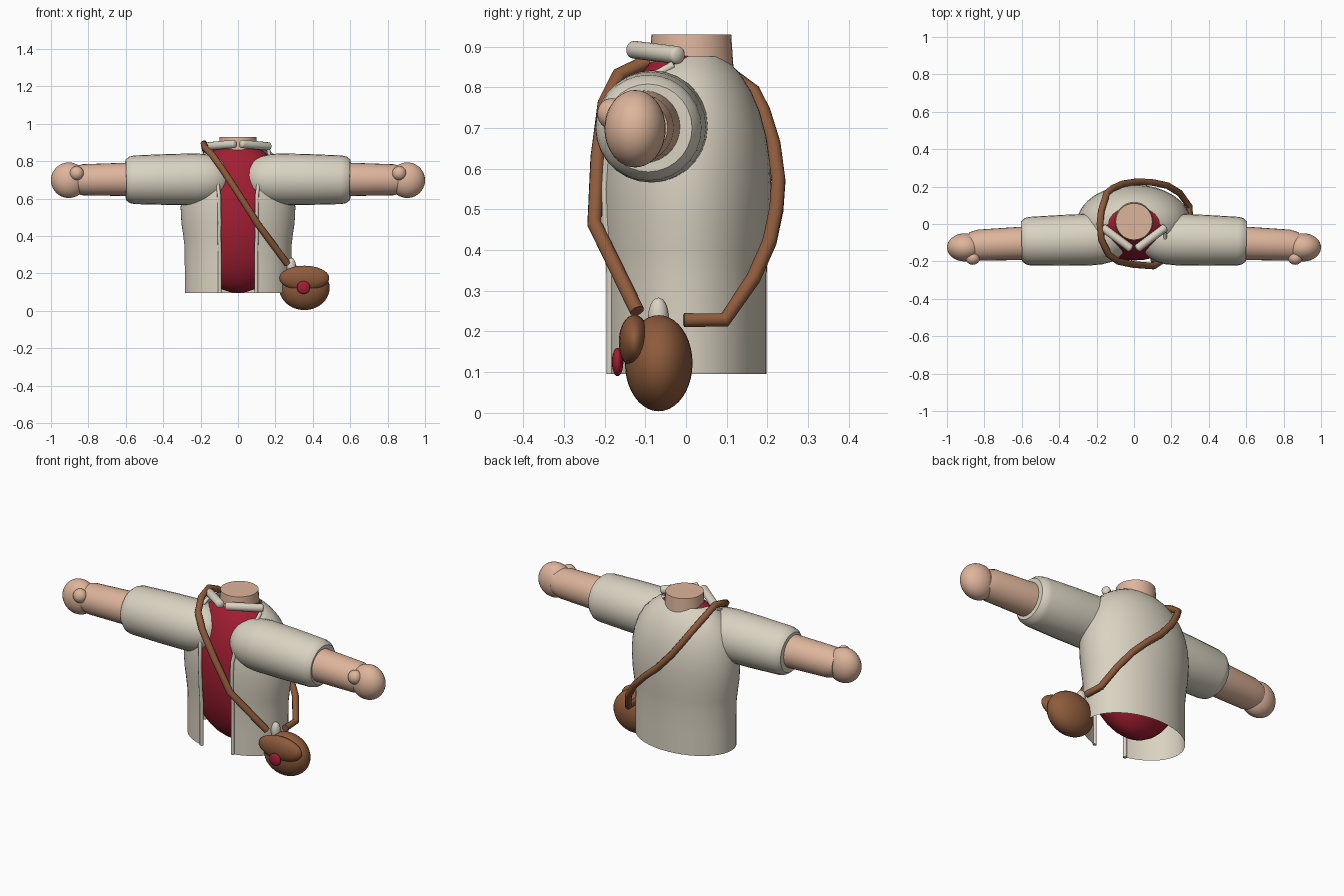
import bpy, bmesh, math
from mathutils import Vector

if "Cube" in bpy.data.objects:
    bpy.data.objects.remove(bpy.data.objects["Cube"])


def material(name, rgb):
    m = bpy.data.materials.new(name)
    m.diffuse_color = (*rgb, 1)
    m.use_nodes = True
    m.node_tree.nodes["Principled BSDF"].inputs["Base Color"].default_value = m.diffuse_color
    return m


SKIN = material("skin", (0.73, 0.46, 0.33))
IVORY = material("ivory_cloth", (0.70, 0.65, 0.54))
RED = material("red_cloth", (0.36, 0.013, 0.032))
BROWN = material("brown_leather", (0.27, 0.105, 0.045))


def finish(name, bm, mat, angle=40):
    bmesh.ops.recalc_face_normals(bm, faces=bm.faces)
    me = bpy.data.meshes.new(name)
    bm.to_mesh(me)
    bm.free()
    me.materials.append(mat)
    ob = bpy.data.objects.new(name, me)
    bpy.context.collection.objects.link(ob)
    bpy.ops.object.select_all(action='DESELECT')
    ob.select_set(True)
    bpy.context.view_layer.objects.active = ob
    bpy.ops.object.shade_smooth_by_angle(angle=math.radians(angle))
    return ob


def ellipsoid(name, centre, radii, mat):
    bm = bmesh.new()
    bmesh.ops.create_uvsphere(bm, u_segments=32, v_segments=20, radius=1)
    bmesh.ops.scale(bm, vec=radii, verts=bm.verts)
    bmesh.ops.translate(bm, vec=centre, verts=bm.verts)
    return finish(name, bm, mat)


def lathe(name, start, end, profile, mat, n=28):
    """Spin (fraction along axis, radius) pairs around the line start-end."""
    a, b = Vector(start), Vector(end)
    q = (b - a).to_track_quat('Z', 'Y')
    bm = bmesh.new()
    rings = []
    for t, r in profile:
        c = a.lerp(b, t)
        rings.append([bm.verts.new(c + q @ Vector((r * math.cos(k * math.tau / n),
                      r * math.sin(k * math.tau / n), 0))) for k in range(n)])
    for r0, r1 in zip(rings, rings[1:]):
        for k in range(n):
            j = (k + 1) % n
            bm.faces.new((r0[k], r0[j], r1[j], r1[k]))
    bm.faces.new(rings[0][::-1])
    bm.faces.new(rings[-1])
    return finish(name, bm, mat)


def tube(name, points, radius, mat):
    """Round tube through the points."""
    cu = bpy.data.curves.new(name, 'CURVE')
    cu.dimensions = '3D'
    cu.bevel_depth = radius
    cu.bevel_resolution = 3
    cu.use_fill_caps = True
    sp = cu.splines.new('POLY')
    sp.points.add(len(points) - 1)
    for p, co in zip(sp.points, points):
        p.co = (*co, 1)
    tmp = bpy.data.objects.new(name + "_path", cu)
    bpy.context.collection.objects.link(tmp)
    bpy.context.view_layer.update()
    me = bpy.data.meshes.new_from_object(
        tmp.evaluated_get(bpy.context.evaluated_depsgraph_get()))
    bm = bmesh.new()
    bm.from_mesh(me)
    bpy.data.objects.remove(tmp)
    bpy.data.meshes.remove(me)
    return finish(name, bm, mat, 50)


# Shirt and neck
ellipsoid("shirt", (0, 0, 0.5), (0.28, 0.195, 0.405), RED)
lathe("neck", (0, 0.013, 0.80), (0, 0.013, 0.93), [(0, 0.107), (1, 0.098)], SKIN, 32)

# Jacket shell, open at the bottom and along the front
# rows: height, half width, half depth, opening half angle
ROWS = [(0.095, 0.285, 0.198, 20), (0.22, 0.285, 0.198, 20), (0.34, 0.286, 0.198, 20),
        (0.40, 0.293, 0.202, 20), (0.47, 0.303, 0.207, 19), (0.55, 0.307, 0.210, 19),
        (0.62, 0.303, 0.206, 19.5), (0.68, 0.292, 0.197, 22), (0.74, 0.270, 0.181, 28),
        (0.79, 0.240, 0.160, 38), (0.83, 0.203, 0.135, 56), (0.855, 0.170, 0.113, 74),
        (0.875, 0.135, 0.092, 92)]


def jacket_point(z, rx, ry, deg):
    a = math.radians(deg)
    return Vector((rx * math.sin(a), -ry * math.cos(a), z))


bm = bmesh.new()
COLS = 48
grid = [[bm.verts.new(jacket_point(z, rx, ry, o + (360 - 2 * o) * k / COLS))
         for k in range(COLS + 1)] for z, rx, ry, o in ROWS]
for g0, g1 in zip(grid, grid[1:]):
    for k in range(COLS):
        bm.faces.new((g0[k], g0[k + 1], g1[k + 1], g1[k]))
finish("jacket", bm, IVORY)

for side, s in (("left", 1), ("right", -1)):
    # Rolled jacket edge and collar
    edge = [jacket_point(*row) for row in ROWS[:-1]]
    tube(side + "_jacket_trim", [(s * p.x, p.y, p.z) for p in edge], 0.01, IVORY)
    cap = [(0.5 - 0.5 * math.cos(math.pi * i / 10)) for i in range(11)]
    caps = [(0.13 * c, 0.022 * math.sqrt(max(0.01, 1 - (1 - 2 * c) ** 2))) for c in cap[:6]]
    profile = [(t * 0.9, r) for t, r in caps] + [(1 - t * 0.9, r) for t, r in caps[::-1]]
    lathe(side + "_collar", (s * 0.172, -0.015, 0.878), (s * 0.012, -0.135, 0.893),
          profile, IVORY, 16)
    # Sleeve with rounded shoulder and turned-in cuff
    lathe(side + "_sleeve", (s * 0.04, -0.078, 0.705), (s * 0.6, -0.093, 0.70),
          [(0, 0.04), (0.03, 0.075), (0.08, 0.102), (0.15, 0.122), (0.24, 0.134),
           (0.34, 0.138), (0.6, 0.136), (0.92, 0.130), (0.965, 0.124), (1, 0.108)], IVORY)
    # Forearm, hand and thumb
    lathe(side + "_forearm", (s * 0.56, -0.102, 0.703), (s * 0.88, -0.115, 0.70),
          [(0, 0.09), (0.85, 0.083), (1, 0.07)], SKIN)
    ellipsoid(side + "_hand", (s * 0.905, -0.125, 0.698), (0.095, 0.075, 0.095), SKIN)
    ellipsoid(side + "_thumb", (s * 0.862, -0.182, 0.735), (0.038, 0.036, 0.038), SKIN)

# Shoulder strap running over the right shoulder
tube("bag_strap", [
    (0.30, -0.005, 0.228), (0.295, 0.095, 0.228), (0.245, 0.165, 0.33), (0.18, 0.205, 0.42),
    (0.10, 0.222, 0.50), (0.02, 0.227, 0.57), (-0.06, 0.215, 0.66), (-0.115, 0.19, 0.74),
    (-0.145, 0.165, 0.79), (-0.175, 0.07, 0.86), (-0.182, 0.0, 0.893), (-0.175, -0.08, 0.87),
    (-0.135, -0.165, 0.83), (-0.085, -0.20, 0.76), (0.0, -0.217, 0.63),
    (0.105, -0.225, 0.465), (0.265, -0.12, 0.25)], 0.018, BROWN)

# Pouch with flap, button and top toggle
ellipsoid("bag", (0.355, -0.067, 0.122), (0.135, 0.083, 0.118), BROWN)
ellipsoid("bag_flap", (0.355, -0.127, 0.175), (0.133, 0.038, 0.066), BROWN)
ellipsoid("bag_button", (0.35, -0.168, 0.125), (0.035, 0.014, 0.035), RED)
ellipsoid("bag_toggle", (0.285, -0.068, 0.235), (0.025, 0.025, 0.048), IVORY)
